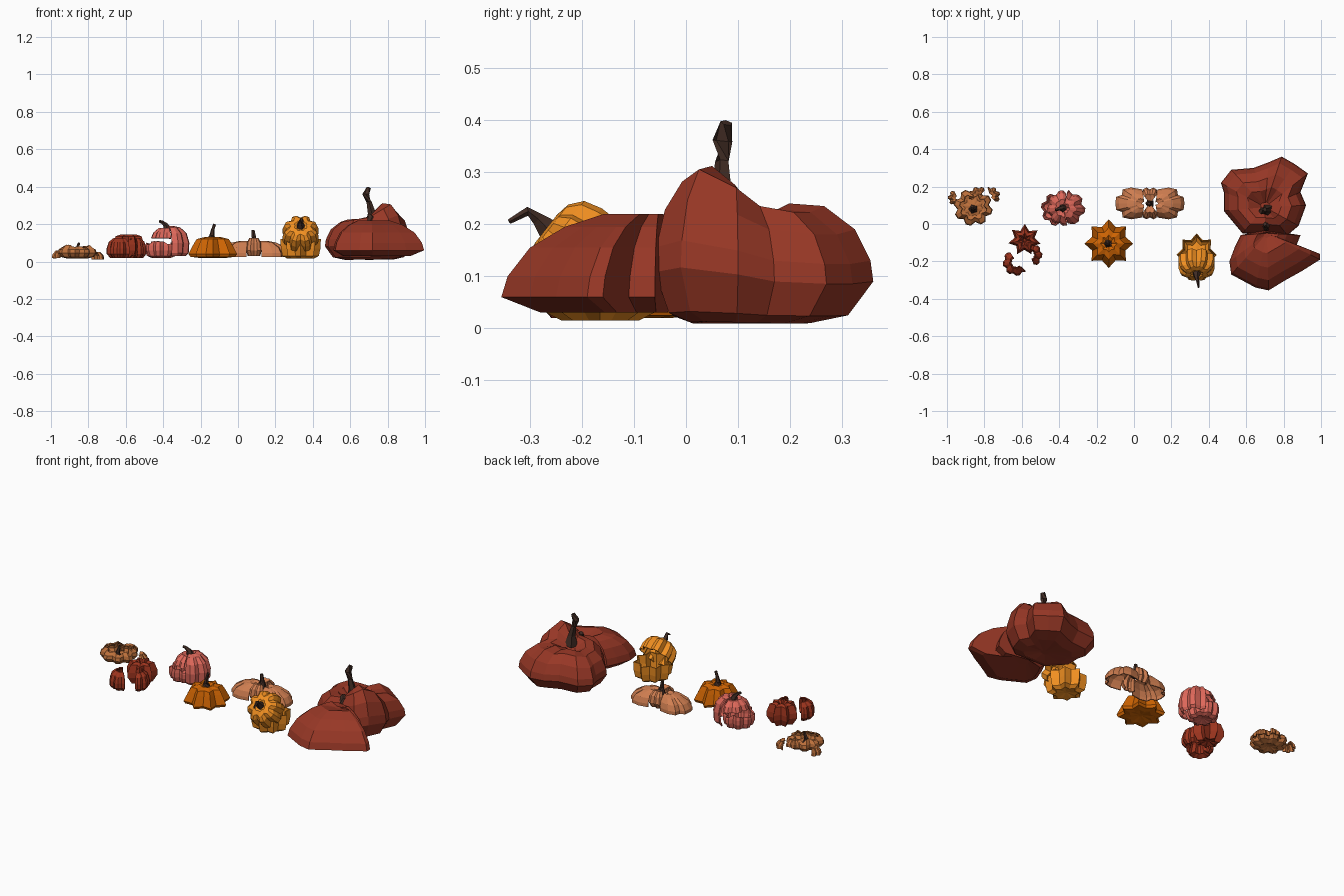
import bpy, bmesh, math, random
from mathutils import Vector

if "Cube" in bpy.data.objects:
    bpy.data.objects.remove(bpy.data.objects["Cube"])

random.seed(4)


def mat(name, rgb):
    m = bpy.data.materials.new(name)
    m.diffuse_color = (*[(c / 255) ** 2.2 for c in rgb], 1)
    m.use_nodes = True
    m.node_tree.nodes["Principled BSDF"].inputs["Base Color"].default_value = m.diffuse_color
    return m


RUST = mat("rust", (150, 58, 42))
RED = mat("red", (155, 55, 35))
PINK = mat("pink", (220, 103, 90))
ORANGE = mat("orange", (205, 100, 10))
GOLD = mat("gold", (240, 142, 38))
TAN = mat("tan", (208, 126, 82))
BROWN = mat("brown", (188, 112, 62))
STEM = mat("stem", (66, 47, 40))


def ribs(rx, ry, n=8, depth=0.8, per=3, a0=0, a1=360, turn=0):
    """Outline with n ribs; per=2 gives points, per=3 gives rounded ribs."""
    total = round(n * per * (a1 - a0) / 360)
    out = []
    for i in range(total + (0 if a1 - a0 == 360 else 1)):
        a = math.radians(a0 + turn + 360 * i / (n * per))
        k = depth if i % per == 0 else 1
        out.append((rx * k * math.cos(a), ry * k * math.sin(a)))
    return out


def shell(name, m, outline, profile, loc, apex=(0, 0), closed=True,
          rot=(0, 0, 0), lift=None, thick=0, jag=0):
    """Loft the outline through (size, height) rows towards the apex."""
    bm = bmesh.new()
    ax, ay = apex
    rows = []
    for j, (f, z) in enumerate(profile):
        row = []
        for i, (x, y) in enumerate(outline):
            h = z * (lift[i] if lift else 1)
            if jag and j == len(profile) - 1:
                h += random.uniform(-jag, jag)
            row.append(bm.verts.new((ax + (x - ax) * f, ay + (y - ay) * f, h)))
        rows.append(row)
    n = len(outline)
    for a, b in zip(rows, rows[1:]):
        for i in range(n if closed else n - 1):
            k = (i + 1) % n
            bm.faces.new((a[i], a[k], b[k], b[i]))
    if closed:
        for row, f in ((rows[0], profile[0][0]), (rows[-1], profile[-1][0])):
            if f < 0.3:
                bm.faces.new(row)
    finish(name, bm, m, loc, rot, thick)


def finish(name, bm, m, loc=(0, 0, 0), rot=(0, 0, 0), thick=0):
    bmesh.ops.recalc_face_normals(bm, faces=bm.faces)
    me = bpy.data.meshes.new(name)
    bm.to_mesh(me)
    bm.free()
    me.materials.append(m)
    o = bpy.data.objects.new(name, me)
    o.location, o.rotation_euler = loc, rot
    bpy.context.collection.objects.link(o)
    if thick:
        s = o.modifiers.new("thickness", 'SOLIDIFY')
        s.thickness = thick


def stem(name, path, radii):
    """Five-sided tapered stalk along a path."""
    bm = bmesh.new()
    rows = []
    for i, (p, r) in enumerate(zip(path, radii)):
        d = Vector(path[min(i + 1, len(path) - 1)]) - Vector(path[max(i - 1, 0)])
        q = d.to_track_quat('Z', 'Y')
        rows.append([bm.verts.new(Vector(p) + q @ Vector((r * math.cos(a), r * math.sin(a), 0)))
                     for a in (k * math.tau / 5 for k in range(5))])
    for a, b in zip(rows, rows[1:]):
        for i in range(5):
            bm.faces.new((a[i], a[(i + 1) % 5], b[(i + 1) % 5], b[i]))
    bm.faces.new(rows[0])
    bm.faces.new(rows[-1])
    finish(name, bm, STEM)


# Large split pumpkin: rear body with a raised broken lip
rear = [(.22, .01), (.19, .08), (.23, .18), (.16, .23), (.09, .27), (.02, .24), (-.06, .21),
        (-.18, .2), (-.235, .13), (-.22, .08), (-.22, -.02), (-.12, -.14), (0, -.14), (.12, -.15), (.18, -.1)]
rear_lift = [1.15, 1, .95, .95, 1, .9, .95, .95, .9, .9, .9, .95, 1, 1.2, 1.3]
shell("large_pumpkin_rear", RUST, rear,
      [(.1, .02), (.55, .01), (.82, .025), (1, .09), (.98, .13), (.87, .19), (.65, .235), (.4, .24), (.1, .2)],
      (.7, .09, 0), lift=rear_lift)
# Fallen front half, sloping down to the ground
front = [(.15, .12), (.13, .07), (.255, .02), (.255, -.01), (.16, -.07), (.07, -.12), (-.02, -.175), (-.09, -.16),
         (-.22, -.09), (-.23, -.02), (-.2, .06), (-.17, .12), (-.04, .15)]
shell("large_pumpkin_front", RUST, front,
      [(.2, .04), (.75, .03), (1, .06), (.96, .1), (.82, .155), (.6, .195), (.35, .22), (.08, .2)],
      (.74, -.18, 0), apex=(-.03, .13))
stem("large_stem", [(.72, .07, .2), (.715, .07, .26), (.7, .07, .32), (.685, .07, .36), (.7, .078, .395)],
     [.04, .022, .014, .02, .012])
stem("large_stem_broken", [(.71, -.01, .2), (.71, -.005, .235), (.7, .0, .25)], [.03, .02, .012])

# Star-ribbed orange pumpkin
shell("star_pumpkin", ORANGE, ribs(.13, .13, 8, .74, 2, turn=22.5),
      [(.1, .03), (.6, .02), (.92, .025), (1, .04), (.9, .065), (.78, .095), (.66, .12), (.35, .13), (.1, .118)],
      (-.135, -.105, 0))
stem("star_stem", [(-.14, -.105, .11), (-.14, -.105, .14), (-.135, -.105, .17), (-.125, -.105, .2)],
     [.03, .014, .009, .008])

# Gold pumpkin: lower bowl and tipped upper half
shell("gold_lower_bowl", GOLD, ribs(.108, .115, 8, .75, 2, turn=22.5),
      [(.1, .025), (.65, .015), (.9, .03), (.98, .07), (1, .12)], (.335, -.165, 0), thick=.006)
shell("gold_upper_half", GOLD, ribs(.1, .1, 8, .82, 3),
      [(1, 0), (1, .04), (.9, .075), (.65, .095), (.35, .1), (.1, .088)],
      (.335, -.19, .13), rot=(math.radians(52), 0, 0), thick=.006)
stem("gold_stem", [(.335, -.26, .185), (.335, -.285, .21), (.34, -.305, .225), (.345, -.34, .205)],
     [.025, .013, .009, .005])

# Pink pumpkin: arched cap over a low bowl
shell("pink_arched_side", PINK, ribs(.12, .1, 8, .85, 3, -75, 75),
      [(.85, .03), (.97, .045), (1, .1), (.88, .15), (.6, .182), (.3, .19), (.08, .17)],
      (-.38, .085, 0), closed=False, thick=.008)
shell("pink_cap_top", PINK, ribs(.085, .095, 8, .85, 3, 75, 285),
      [(1, .125), (.85, .155), (.5, .18), (.08, .17)], (-.38, .085, 0), closed=False, thick=.008)
shell("pink_bowl", PINK, ribs(.088, .09, 8, .82, 3, turn=10),
      [(.1, .03), (.6, .02), (.88, .03), (1, .06), (1, .085), (.95, .1)], (-.41, .08, 0), thick=.008, jag=.012)
stem("pink_stem", [(-.38, .085, .17), (-.387, .085, .195), (-.405, .08, .21), (-.42, .075, .215)],
     [.025, .014, .009, .008])

# Tan pumpkin: two halves splayed left and right with narrow leaves between
for side, x, turn in (("right", .185, 0), ("left", -.015, math.pi)):
    lobe = [(-.06, -.075), (0, -.085), (.045, -.075), (.05, -.045), (.08, -.035), (.085, 0),
            (.08, .035), (.05, .045), (.045, .075), (0, .085), (-.06, .075)]
    shell("tan_half_" + side, TAN, lobe, [(1, .025), (1, .045), (.88, .075), (.6, .1), (.3, .11), (.08, .1)],
          (x, .11, 0), apex=(-.07, 0), closed=False, rot=(0, 0, turn), thick=.006)
for side, turn in (("back", 90), ("front", 270)):
    shell("tan_leaf_" + side, TAN, ribs(.07, .088, 8, .85, 3, -45, 45, turn),
          [(.8, .03), (1, .06), (.9, .1), (.6, .125), (.12, .11)], (.085, .11, 0), closed=False, thick=.006)
stem("tan_stem", [(.085, .11, .09), (.085, .11, .13), (.08, .11, .168)], [.025, .012, .009])

# Red pumpkin: ribbed remains with curved slices in front
shell("red_remains", RED, ribs(.088, .085, 7, .62, 2, turn=12),
      [(.2, .03), (.7, .02), (1, .06), (1, .09), (.8, .135), (.45, .145), (.1, .115)], (-.585, -.085, 0))
slice_profile = [(.35, .035), (.75, .02), (1, .04), (1, .07), (.85, .105), (.5, .125)]
for i, (x, y, a, s) in enumerate([(-.63, -.205, 120, .072), (-.555, -.165, -70, .065)]):
    shell("red_slice_%d" % i, RED, ribs(s, s, 8, .85, 3, 0, 195, a), slice_profile,
          (x, y, 0), closed=False, thick=.006)

# Collapsed brown pumpkin: low open bowl with ragged rim and fragments
shell("brown_bowl", BROWN, ribs(.105, .1, 8, .8, 3, turn=8),
      [(.1, .025), (.5, .015), (.85, .025), (1, .045), (.95, .065), (.7, .08)],
      (-.86, .09, 0), thick=.006, jag=.012)
for i, (x, y, z, a, s) in enumerate([(-.77, .15, .012, -50, .055), (-.945, .14, .018, 110, .05),
                                     (-.83, .15, .04, 45, .055)]):
    shell("brown_fragment_%d" % i, BROWN, ribs(s, s * .9, 8, .8, 3, 0, 150, a),
          [(1, 0), (.95, .02), (.6, .04), (.2, .035)], (x, y, z), closed=False, thick=.006)
stem("brown_stem", [(-.86, .08, .03), (-.86, .08, .06), (-.85, .085, .1)], [.025, .012, .006])
